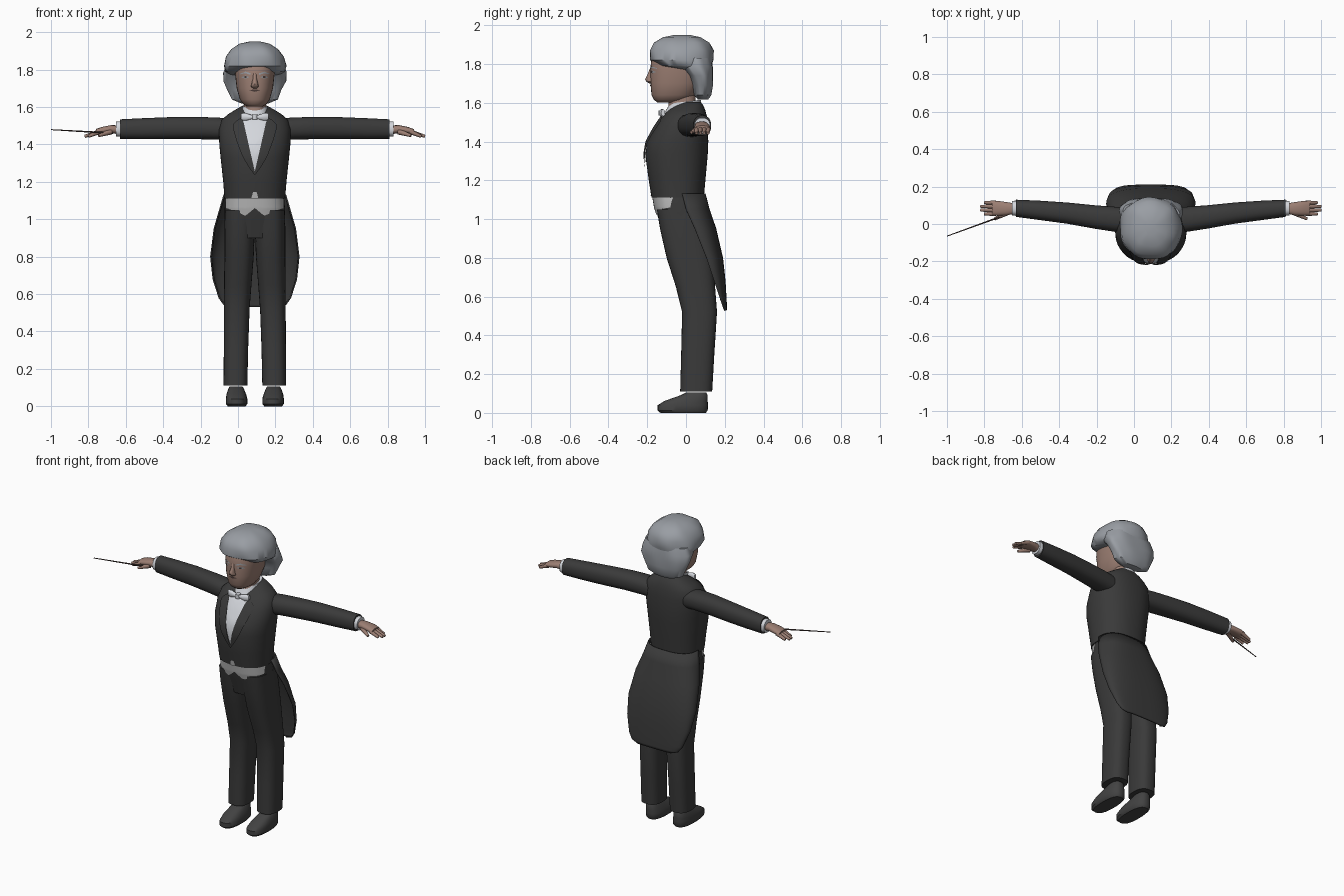
import bpy, bmesh
from math import sin, cos, pi, copysign
from mathutils import Vector, Matrix

cube = bpy.data.objects.get("Cube")
if cube:
    bpy.data.objects.remove(cube)

CX = 0.09  # the body stands off-centre because of the baton


def material(name, r, g, b):
    m = bpy.data.materials.new(name)
    m.use_nodes = True
    m.diffuse_color = (r, g, b, 1)
    bsdf = next(n for n in m.node_tree.nodes if n.type == 'BSDF_PRINCIPLED')
    bsdf.inputs["Base Color"].default_value = (r, g, b, 1)
    return m


BLACK = material("black cloth", .042, .042, .042)
SHOE = material("shoe leather", .055, .055, .055)
SKIN = material("skin", .33, .21, .17)
HAIR = material("grey hair", .32, .34, .37)
SHIRT = material("white shirt", .66, .68, .72)
VEST = material("pale waistcoat", .5, .5, .5)
DARK = material("dark brown", .07, .045, .04)
EYE = material("eye grey", .3, .33, .36)


def finish(name, bm, mat, closed=True, angle=40):
    if closed:
        bmesh.ops.recalc_face_normals(bm, faces=bm.faces)
    mesh = bpy.data.meshes.new(name)
    bm.to_mesh(mesh)
    bm.free()
    mesh.materials.append(mat)
    ob = bpy.data.objects.new(name, mesh)
    bpy.context.collection.objects.link(ob)
    bpy.ops.object.select_all(action='DESELECT')
    ob.select_set(True)
    bpy.context.view_layer.objects.active = ob
    bpy.ops.object.shade_smooth_by_angle(angle=angle * pi / 180)
    return ob


def power(v, n):
    return copysign(abs(v) ** (2 / n), v)


def skin_rows(bm, rows, wrap):
    for a, b in zip(rows, rows[1:]):
        count = len(a)
        for i in range(count if wrap else count - 1):
            j = (i + 1) % count
            bm.faces.new((a[i], a[j], b[j], b[i]))


def loft(name, rings, mat, axis='Z', n=2.3, sides=32, wave=0, tilt=0, side=1):
    """Rings are (position along axis, u min, u max, v min, v max)."""
    bm = bmesh.new()
    rows = []
    for a, u0, u1, v0, v1 in rings:
        row = []
        for i in range(sides):
            t = 2 * pi * i / sides
            k = 1 + wave * (sin(7 * t + 25 * a) + .6 * sin(4 * t - 40 * a))
            u = (u0 + u1) / 2 + k * power(cos(t), n) * (u1 - u0) / 2
            v = (v0 + v1) / 2 + k * power(sin(t), n) * (v1 - v0) / 2
            x, y, z = (u, v, a + tilt * v) if axis == 'Z' else (a, u, v)
            row.append(bm.verts.new((CX + side * x, y, z)))
        rows.append(row)
    skin_rows(bm, rows, True)
    bm.faces.new(rows[0])
    bm.faces.new(rows[-1])
    return finish(name, bm, mat)


def sym(rings):
    return [(z, -w, w, f, b) for z, w, f, b in rings]


def lerp_table(table, x):
    for p, q in zip(table, table[1:]):
        if x <= q[0]:
            t = max(0, (x - p[0]) / (q[0] - p[0]))
            return [c + (d - c) * t for c, d in zip(p, q)]
    return table[-1]


def plate(name, columns, surface, mat, gap=.005, side=1, n=2.3, steps=12):
    """Thin sheet over the front of a lofted surface; columns are (x, low z, high z)."""
    bm = bmesh.new()
    rows = []
    x0, x1 = columns[0][0], columns[-1][0]
    for i in range(steps + 1):
        x, lo, hi = lerp_table(columns, x0 + (x1 - x0) * i / steps)
        row = []
        for j in range(steps + 1):
            z = lo + (hi - lo) * j / steps
            _, w, f, b = lerp_table(surface, z)
            bulge = max(0, 1 - min(1, abs(x) / w) ** n) ** (1 / n)
            y = (f + b) / 2 - bulge * (b - f) / 2 - gap
            row.append(bm.verts.new((CX + side * x, y, z)))
        rows.append(row if side < 0 else row[::-1])
    skin_rows(bm, rows, False)
    return finish(name, bm, mat, closed=False)


def tube(name, p, q, r1, r2, mat, side=1):
    p, q = [Vector((CX + side * v[0], v[1], v[2])) for v in (p, q)]
    d = q - p
    turn = d.to_track_quat('Z', 'Y').to_matrix().to_4x4()
    bm = bmesh.new()
    bmesh.ops.create_cone(bm, cap_ends=True, segments=10, radius1=r1, radius2=r2,
                          depth=d.length, matrix=Matrix.Translation((p + q) / 2) @ turn)
    return finish(name, bm, mat)


# Jacket body, hips and the sheets laid over them
jacket = [(1.11, .162, -.178, .092), (1.2, .169, -.192, .1), (1.33, .183, -.21, .112),
          (1.4, .19, -.2, .115), (1.48, .192, -.158, .113), (1.53, .178, -.125, .108),
          (1.56, .145, -.095, .1), (1.585, .105, -.06, .09), (1.605, .07, -.02, .075)]
hips = [(.9, .155, -.115, .11), (1.0, .161, -.142, .1), (1.06, .161, -.158, .09),
        (1.12, .156, -.168, .085)]
loft("jacket_body", sym(jacket), BLACK, sides=48)
loft("trouser_top", sym(hips), BLACK, sides=48)
plate("shirt_front", [(-.066, 1.535, 1.54), (0, 1.255, 1.545), (.066, 1.535, 1.54)],
      jacket, SHIRT)
plate("shirt_gap", [(-.018, 1.11, 1.115), (-.01, 1.11, 1.145), (.01, 1.11, 1.145),
                    (.018, 1.11, 1.115)], jacket, VEST)
plate("waistcoat", [(-.156, 1.06, 1.112), (-.11, 1.045, 1.112), (-.05, 1.018, 1.112),
                    (0, 1.06, 1.112), (.05, 1.018, 1.112), (.11, 1.045, 1.112),
                    (.156, 1.06, 1.112)], hips, VEST, gap=.007, steps=24)

# Coat tails: one curved sheet
tail_rows = [(1.13, .164, -.02, .097), (1.05, .187, 0, .118), (.95, .216, .045, .152),
             (.8, .235, .105, .187), (.68, .222, .145, .2), (.58, .19, .178, .206),
             (.545, .165, .19, .207), (.53, .12, .198, .207)]
bm = bmesh.new()
grid = []
for z, w, f, b in tail_rows:
    angles = [pi * i / 28 for i in range(29)]
    grid.append([bm.verts.new((CX + w * power(cos(t), 2.6),
                               f + (b - f) * power(max(0, sin(t)), 2.6), z)) for t in angles])
skin_rows(bm, grid, False)
tails = finish("coat_tails", bm, BLACK)
thick = tails.modifiers.new("thickness", 'SOLIDIFY')
thick.thickness = .008
thick.offset = 0

# Neck, collar and head
loft("neck", sym([(1.54, .06, -.095, .05), (1.66, .058, -.085, .05)]), SKIN)
loft("shirt_collar", sym([(1.545, .078, -.122, .075), (1.592, .069, -.092, .078),
                          (1.606, .066, -.085, .076)]), SHIRT, tilt=.12)
head = [(1.602, .04, -.148, -.02), (1.615, .062, -.165, .01), (1.64, .08, -.178, .05),
        (1.7, .097, -.183, .08), (1.77, .105, -.184, .1), (1.84, .11, -.178, .1),
        (1.9, .09, -.14, .08)]
loft("head", sym(head), SKIN)
loft("nose", sym([(1.7, .012, -.19, -.16), (1.71, .021, -.205, -.16),
                  (1.722, .018, -.211, -.16), (1.75, .011, -.197, -.16),
                  (1.78, .01, -.185, -.16)]), SKIN, sides=12)
plate("mouth", [(-.028, 1.689, 1.69), (0, 1.681, 1.695), (.028, 1.689, 1.69)],
      head, DARK, gap=.003)

# Hair: cap and rear mass, gently waved
loft("hair_cap", sym([(1.772, .14, -.03, .13), (1.79, .16, -.14, .134),
                      (1.82, .166, -.184, .14), (1.87, .153, -.188, .14),
                      (1.91, .125, -.167, .12), (1.938, .082, -.12, .075),
                      (1.95, .03, -.06, .02)]), HAIR, sides=48, wave=.018)
loft("hair_back", sym([(1.618, .07, .06, .115), (1.64, .122, .04, .13),
                       (1.69, .142, .03, .138), (1.74, .168, .012, .14),
                       (1.785, .17, -.03, .14), (1.83, .15, -.02, .13)]),
     HAIR, sides=48, wave=.022)

# Bow tie knot
loft("bow_knot", sym([(1.533, .014, -.143, -.11), (1.56, .014, -.143, -.11)]), SHIRT, sides=12)

leg = [(.11, .04, .167, -.03, .135), (.3, .036, .166, -.025, .146),
       (.52, .028, .165, -.02, .16), (.65, .018, .164, -.052, .15),
       (.8, .006, .163, -.1, .137), (.95, 0, .163, -.134, .115),
       (1.05, 0, .16, -.15, .09)]
shoe = [(0, .05, .145, -.132, .102), (.012, .04, .155, -.146, .112),
        (.04, .04, .155, -.146, .113), (.062, .046, .152, -.11, .112),
        (.092, .058, .142, -.025, .112), (.105, .065, .135, 0, .104)]
sleeve = [(.12, -.04, .085, 1.42, 1.535), (.19, -.042, .092, 1.425, 1.543),
          (.3, -.025, .1, 1.428, 1.547), (.45, .002, .115, 1.428, 1.546),
          (.6, .022, .125, 1.428, 1.54), (.72, .038, .13, 1.43, 1.534)]
palm = [(.73, .055, .11, 1.455, 1.502), (.77, .046, .117, 1.46, 1.503),
        (.82, .044, .124, 1.456, 1.493), (.85, .046, .122, 1.452, 1.482)]

for side, tag in ((1, "left"), (-1, "right")):
    # Legs and shoes
    loft(tag + "_trouser_leg", leg, BLACK, n=2.6, side=side)
    loft(tag + "_shoe", shoe, SHOE, n=2.5, side=side)
    # Arms, cuffs and hands
    loft(tag + "_sleeve", sleeve, BLACK, axis='X', side=side)
    loft(tag + "_cuff", [(.7, .043, .125, 1.44, 1.525), (.742, .045, .124, 1.442, 1.522)],
         SHIRT, axis='X', side=side)
    loft(tag + "_palm", palm, SKIN, axis='X', side=side, sides=20)
    for i in range(4):
        y = .054 + .02 * i
        reach = .89 if i in (0, 3) else .91
        tube(f"{tag}_finger_{i + 1}", (.83, y, 1.468), (reach, y, 1.443), .013, .008, SKIN, side)
    tube(tag + "_thumb", (.77, .06, 1.468), (.835, .027, 1.447), .016, .008, SKIN, side)
    # Lapels and bow tie wings
    plate(tag + "_lapel", [(0, 1.235, 1.255), (.03, 1.275, 1.385), (.066, 1.335, 1.545),
                           (.095, 1.41, 1.53), (.118, 1.49, 1.505)],
          jacket, BLACK, gap=.011, side=side)
    loft(tag + "_bow_wing", [(.005, -.137, -.117, 1.54, 1.553), (.05, -.138, -.11, 1.525, 1.568),
                             (.074, -.128, -.108, 1.527, 1.566)],
         SHIRT, axis='X', sides=12, side=side)
    # Eyes and brows
    plate(tag + "_eye", [(.03, 1.758, 1.76), (.05, 1.752, 1.768), (.07, 1.757, 1.76)],
          head, EYE, gap=.003, side=side)
    plate(tag + "_pupil", [(.044, 1.755, 1.765), (.056, 1.755, 1.765)],
          head, DARK, gap=.005, side=side, steps=4)
    plate(tag + "_brow", [(.022, 1.772, 1.78), (.05, 1.78, 1.789), (.078, 1.775, 1.779)],
          head, HAIR, gap=.004, side=side)

# Baton in the right hand
tube("baton", (.76, .055, 1.46), (1.09, -.065, 1.479), .005, .0025, DARK, side=-1)
